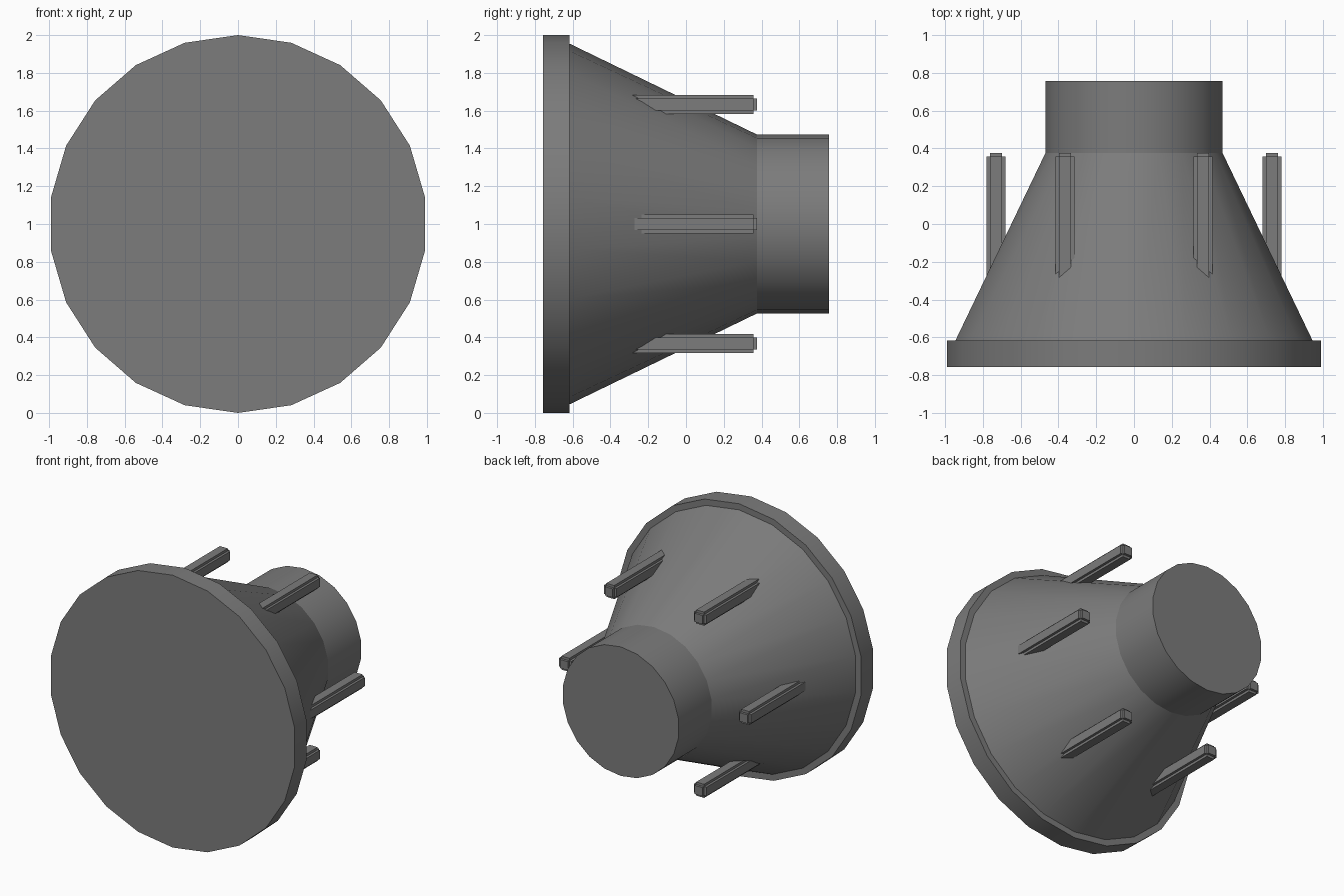
import bpy, bmesh, math

if "Cube" in bpy.data.objects:
    bpy.data.objects.remove(bpy.data.objects["Cube"])

SIDES = 22

dark = bpy.data.materials.new("dark_grey")
dark.diffuse_color = (0.2, 0.2, 0.2, 1)
dark.use_nodes = True
dark.node_tree.nodes["Principled BSDF"].inputs["Base Color"].default_value = dark.diffuse_color


def finish(name, bm, smooth=True):
    bmesh.ops.recalc_face_normals(bm, faces=bm.faces)
    mesh = bpy.data.meshes.new(name)
    bm.to_mesh(mesh)
    bm.free()
    mesh.materials.append(dark)
    ob = bpy.data.objects.new(name, mesh)
    bpy.context.collection.objects.link(ob)
    if smooth:
        bpy.ops.object.select_all(action='DESELECT')
        ob.select_set(True)
        bpy.context.view_layer.objects.active = ob
        bpy.ops.object.shade_smooth_by_angle(angle=math.radians(20))
    return ob


def lathe(name, profile):
    """Capped solid around the y axis at z = 1, from (y, radius) pairs."""
    bm = bmesh.new()
    rings = []
    for y, r in profile:
        rings.append([bm.verts.new((r * math.sin(2 * math.pi * i / SIDES), y,
                                    1 + r * math.cos(2 * math.pi * i / SIDES)))
                      for i in range(SIDES)])
    for a, b in zip(rings, rings[1:]):
        for i in range(SIDES):
            j = (i + 1) % SIDES
            bm.faces.new((a[i], a[j], b[j], b[i]))
    bm.faces.new(rings[0])
    bm.faces.new(rings[-1])
    return finish(name, bm)


def peg(name, x, z):
    """Square bar along y with notched edges: three overlapping boxes."""
    y0, y1, w, n = -0.30, 0.375, 0.1, 0.018
    length, thin = y1 - y0, w - 2 * n
    bm = bmesh.new()
    for sx, sy, sz in ((w, length - 2 * n, thin),
                       (thin, length - 2 * n, w),
                       (thin, length, thin)):
        for v in bmesh.ops.create_cube(bm, size=1)["verts"]:
            v.co = (x + v.co.x * sx, (y0 + y1) / 2 + v.co.y * sy, z + v.co.z * sz)
    return finish(name, bm, smooth=False)


# Flange, cone and neck as one turned body
lathe("funnel_body", [(-0.757, 1.0), (-0.617, 1.0), (-0.617, 0.955),
                      (0.375, 0.474), (0.757, 0.474)])

# Six pegs spaced around the cone
for k in range(6):
    a = math.radians(60 * k)
    peg(f"peg_{k + 1}", 0.73 * math.cos(a), 1 + 0.73 * math.sin(a))
